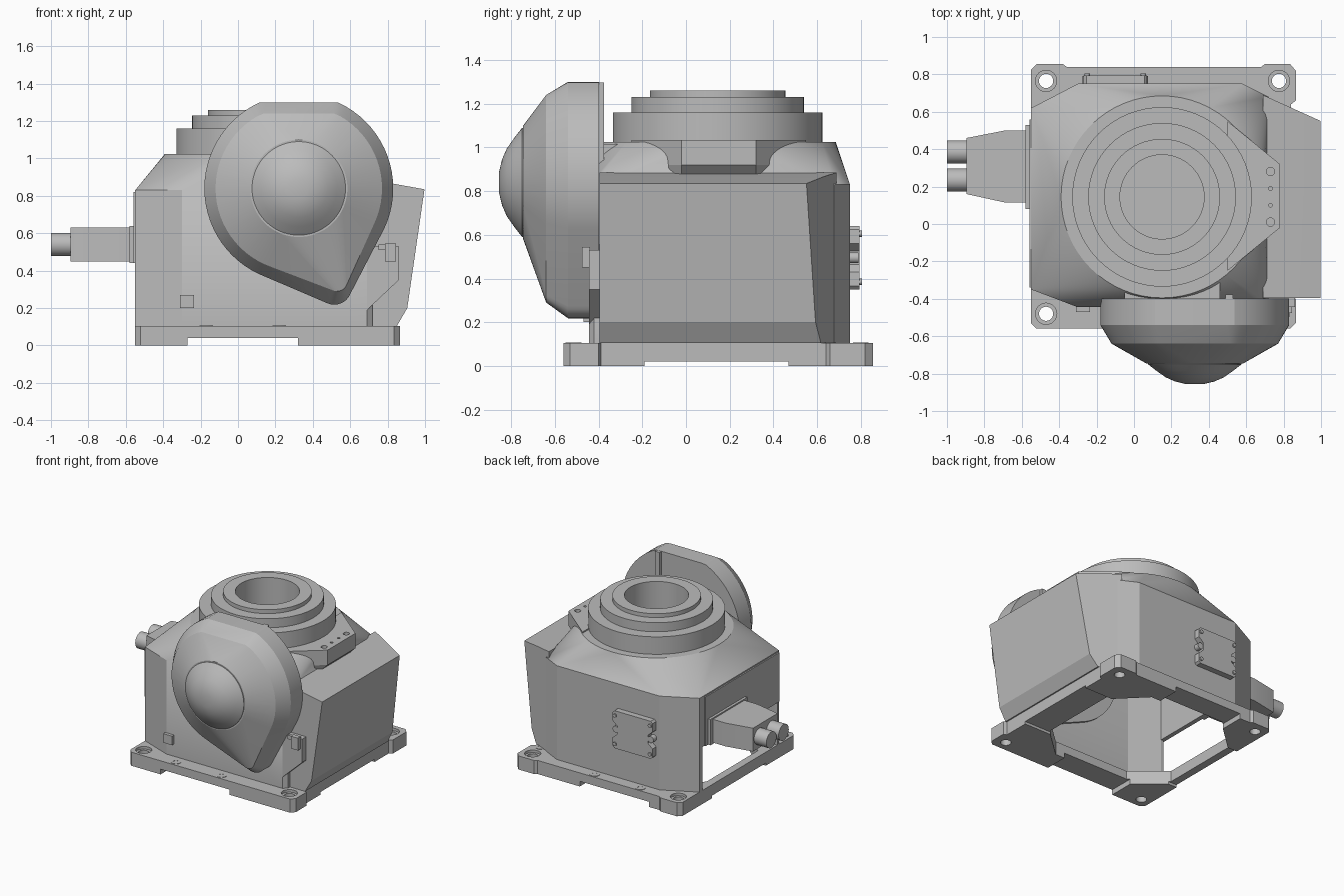
import bpy, bmesh, math

cube = bpy.data.objects.get("Cube")
if cube:
    bpy.data.objects.remove(cube, do_unlink=True)

GREY = (0.5, 0.5, 0.5, 1)
mat = bpy.data.materials.new("cast grey")
mat.use_nodes = True
mat.diffuse_color = GREY
mat.node_tree.nodes["Principled BSDF"].inputs["Base Color"].default_value = GREY


def activate(ob):
    bpy.ops.object.select_all(action='DESELECT')
    ob.select_set(True)
    bpy.context.view_layer.objects.active = ob


def shade(ob):
    activate(ob)
    bpy.ops.object.shade_smooth_by_angle(angle=math.radians(17))


def finish(name, bm):
    """Turn a bmesh into a named grey object."""
    bmesh.ops.recalc_face_normals(bm, faces=bm.faces)
    me = bpy.data.meshes.new(name)
    bm.to_mesh(me)
    bm.free()
    me.materials.append(mat)
    ob = bpy.data.objects.new(name, me)
    bpy.context.collection.objects.link(ob)
    shade(ob)
    return ob


def loft(name, rings):
    """Bridge equal-length rings of points and cap both ends."""
    bm = bmesh.new()
    rows = [[bm.verts.new(p) for p in ring] for ring in rings]
    for a, b in zip(rows, rows[1:]):
        for i in range(len(a)):
            j = (i + 1) % len(a)
            bm.faces.new((a[i], a[j], b[j], b[i]))
    bm.faces.new(rows[0])
    bm.faces.new(rows[-1])
    return finish(name, bm)


def slab(name, pts, z0, z1):
    return loft(name, [[(x, y, z) for x, y in pts] for z in (z0, z1)])


def front_slab(name, pts, y0, y1):
    return loft(name, [[(x, y, z) for x, z in pts] for y in (y0, y1)])


def box(name, x, y, z):
    return slab(name, [(x[0], y[0]), (x[1], y[0]), (x[1], y[1]), (x[0], y[1])], *z)


def circle(cx, cy, r, n=64):
    return [(cx + r * math.cos(math.tau * i / n), cy + r * math.sin(math.tau * i / n))
            for i in range(n)]


def hull(points):
    bm = bmesh.new()
    for p in points:
        bm.verts.new(p)
    bmesh.ops.convex_hull(bm, input=bm.verts)
    loose = [v for v in bm.verts if not v.link_faces]
    bmesh.ops.delete(bm, geom=loose, context='VERTS')
    bmesh.ops.dissolve_limit(bm, angle_limit=0.01, verts=bm.verts, edges=bm.edges)
    return bm


def cut(ob, *cutters):
    """Subtract helper solids, remove them and refresh the sharp edges."""
    activate(ob)
    for c in cutters:
        c.hide_render = True
        mod = ob.modifiers.new("cut", 'BOOLEAN')
        mod.object, mod.operation, mod.solver = c, 'DIFFERENCE', 'EXACT'
        bpy.ops.object.modifier_apply(modifier=mod.name)
        bpy.data.objects.remove(c, do_unlink=True)
    shade(ob)


# Base plate with corner tabs, open centre, underside channels and bolt holes
plate = slab("base_plate", [
    (-0.52, -0.56), (0.835, -0.56), (0.865, -0.53), (0.865, -0.4), (0.84, -0.39),
    (0.84, 0.64), (0.865, 0.66), (0.865, 0.82), (0.835, 0.855), (0.7, 0.855),
    (0.68, 0.84), (-0.36, 0.84), (-0.38, 0.855), (-0.52, 0.855), (-0.55, 0.825),
    (-0.55, -0.53)], 0, 0.105)
cut(plate,
    slab("opening", [(-0.25, -0.38), (0.4, -0.38), (0.62, -0.18), (0.62, 0.45), (0.4, 0.67),
                     (-0.25, 0.67), (-0.49, 0.45), (-0.49, -0.18)], -0.1, 0.3),
    box("lengthwise_channel", (-0.27, 0.32), (-1, 1), (-0.1, 0.04)),
    box("crosswise_channel", (-1, 1), (-0.19, 0.47), (-0.1, 0.02)))
for x in (-0.47, 0.775):
    for y in (-0.48, 0.765):
        cut(plate, slab("bolt_hole", circle(x, y, 0.038, 24), -0.1, 0.3),
            slab("counterbore", circle(x, y, 0.057, 24), 0.085, 0.3))
for i, (x, y) in enumerate([(-0.17, 0.8), (0.22, 0.8), (-0.17, -0.515), (0.22, -0.515),
                            (0.79, 0.65)]):
    boss = slab(f"locating_boss_{i}", circle(x, y, 0.036, 24), 0.1, 0.108)
    cut(boss, slab("boss_hole", circle(x, y, 0.02, 24), 0.106, 0.2))

# Hollow main housing: chamfered walls blending into a round shoulder
octagon = [(-0.55, -0.35), (-0.3, -0.445), (0.69, -0.445), (0.72, -0.42),
           (0.72, 0.68), (0.58, 0.75), (-0.3, 0.75), (-0.55, 0.62)]
CX, CY = 0.15, 0.145
bm = hull([(x, y, z) for x, y in octagon for z in (0.105, 0.83)]
          + [(x, y, 1.025) for x, y in circle(CX, CY, 0.54)])
floor = [f for f in bm.faces if f.calc_center_median().z < 0.11]
bmesh.ops.delete(bm, geom=floor, context='FACES')
body = finish("main_housing", bm)
shell = body.modifiers.new("wall", 'SOLIDIFY')
shell.thickness, shell.offset = 0.03, -1
bpy.ops.object.modifier_apply(modifier=shell.name)
cut(body, box("side_window", (-0.7, -0.5), (-0.33, 0.585), (0.05, 0.44)),
    slab("bore", circle(CX, CY, 0.25), 0.7, 1.3))

# Stepped turning ring with a deep central bore
profile = [(0.25, 0.8), (0.25, 1.01), (0.48, 1.01), (0.48, 1.16), (0.395, 1.16), (0.395, 1.23),
           (0.31, 1.23), (0.31, 1.26), (0.225, 1.26), (0.225, 0.83)]
loft("turning_ring", [[(x, y, z) for x, y in circle(CX, CY, r)] for r, z in profile])

# Stop bracket on the shoulder, undercut along its outer edge
outline = [(0.5, -0.25), (0.78, -0.02), (0.78, 0.32), (0.5, 0.55)]
bracket = loft("stop_bracket", [[(x - d * (x > 0.6), y, z) for x, y in outline]
                                for d, z in ((0.07, 0.85), (0, 0.92), (0, 1.035))])
for y, r in ((0.01, 0.022), (0.1, 0.01), (0.19, 0.01), (0.28, 0.022)):
    cut(bracket, slab("bracket_hole", circle(0.73, y, r, 24), 0.98, 1.2))

# Side cover with slanted rear edge
section = [(0.69, 0.105), (0.85, 0.105), (0.905, 0.2), (0.997, 0.835), (0.83, 0.865), (0.69, 0.885)]
loft("side_cover", [[(x, -0.395, z) for x, z in section],
                    [(x, 0.55 + (1 - x) * 0.45, z) for x, z in section]])

# Front flap and latch
front_slab("front_flap", [(0.67, 0.105), (0.69, 0.105), (0.69, 0.19), (0.86, 0.35),
                          (0.86, 0.53), (0.67, 0.53)], -0.445, -0.38)
box("latch", (0.785, 0.845), (-0.475, -0.44), (0.45, 0.545))
box("latch_pin", (0.75, 0.785), (-0.465, -0.44), (0.51, 0.54))
box("front_tag", (-0.31, -0.235), (-0.47, -0.44), (0.2, 0.27))

# Drop-shaped shoulder cover, its separate domed cap, neck and rear rib
DX, DZ = 0.325, 0.84
pts = []
for y, r, top in ((-0.398, 0.505, 1.3), (-0.54, 0.505, 1.3), (-0.64, 0.445, 1.24),
                  (-0.745, 0.26, 1.3)):
    pts += [(x, y, min(z, top)) for x, z in circle(DX, DZ, r, 72)]
for y, x, z, r in ((-0.398, 0.515, 0.31, 0.092), (-0.54, 0.515, 0.31, 0.092),
                   (-0.64, 0.53, 0.345, 0.055)):
    pts += [(a, y, b) for a, b in circle(x, z, r, 32)]
finish("shoulder_cover", hull(pts))
dome = ((0.25, -0.74), (0.25, -0.75), (0.205, -0.785), (0.155, -0.82), (0.105, -0.842),
        (0.05, -0.855))
loft("domed_cap", [[(x, y, z) for x, z in circle(DX, DZ, r, 72)] for r, y in dome])
box("shoulder_neck", (-0.05, 0.46), (-0.42, -0.2), (0.8, 1.015))
box("shoulder_rib", (0.49, 0.53), (-0.42, -0.376), (0.8, 1.298))

# Cable connector on the right side
box("connector_panel", (-0.56, -0.545), (-0.34, 0.56), (0.44, 0.82))
box("connector_flange", (-0.58, -0.55), (0.08, 0.53), (0.44, 0.64))
slab("connector_body", [(-0.57, 0.115), (-0.57, 0.5), (-0.69, 0.5), (-0.895, 0.46),
                        (-0.895, 0.16), (-0.69, 0.115)], 0.45, 0.63)
for i, y in enumerate((0.235, 0.385)):
    loft(f"cable_plug_{i}", [[(x, a, b) for a, b in circle(y, 0.54, 0.062, 32)]
                             for x in (-1.0, -0.88)])

# Rear hatch with waisted sides and clip screws
half = [(0.155, 0.35), (0.17, 0.365), (0.17, 0.43), (0.13, 0.465), (0.13, 0.525),
        (0.17, 0.56), (0.17, 0.625), (0.155, 0.64)]
front_slab("rear_hatch", [(-0.1 + x, z) for x, z in half]
           + [(-0.1 - x, z) for x, z in half[::-1]], 0.74, 0.795)
for i, x in enumerate((-0.25, 0.05)):
    front_slab(f"hatch_screw_{i}", circle(x, 0.495, 0.025, 24), 0.74, 0.79)
    for z in (0.385, 0.605):
        front_slab(f"hatch_bolt_{i}", circle(x, z, 0.014, 24), 0.79, 0.805)
